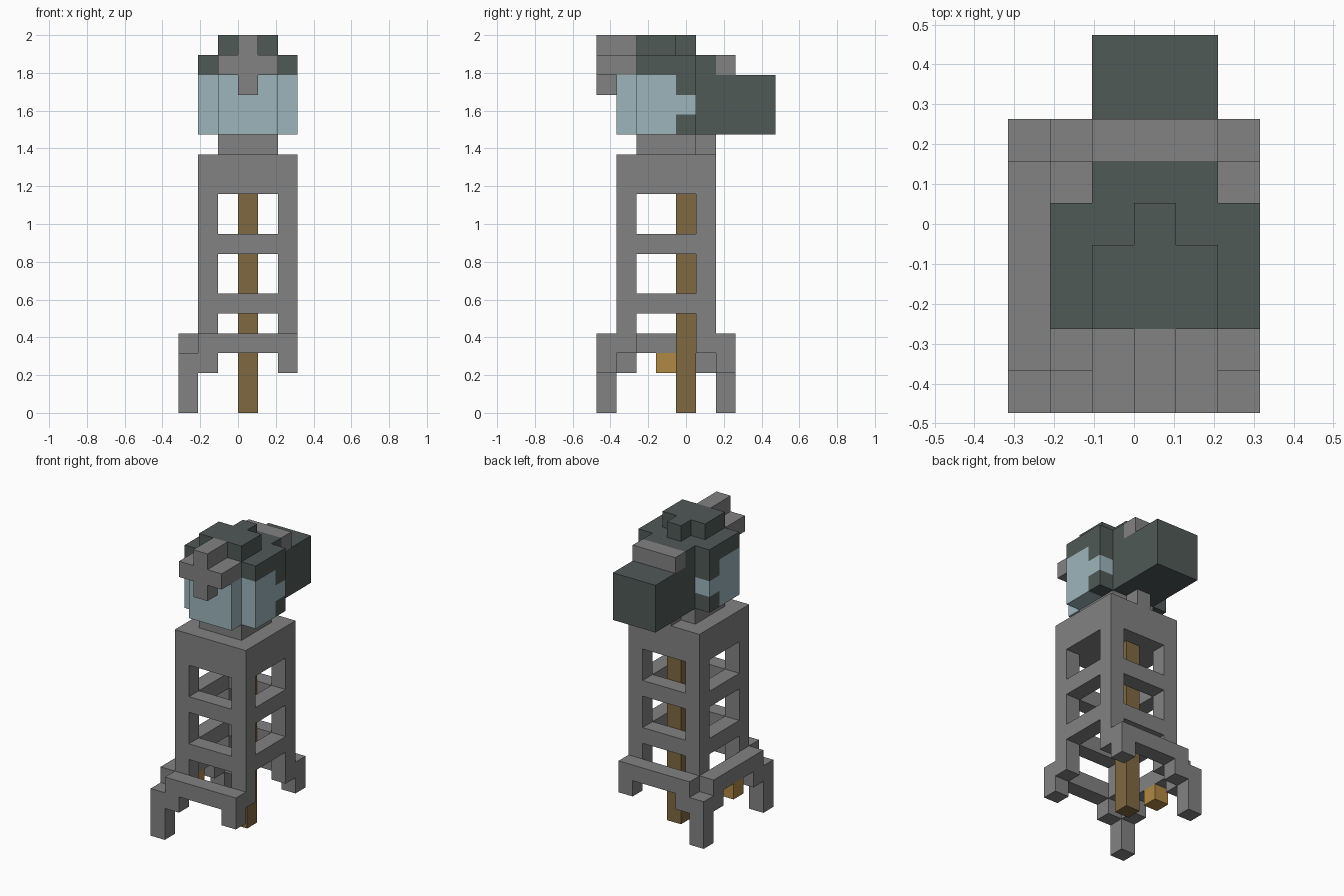
import bpy
import bmesh
from itertools import product
from mathutils import Vector

if "Cube" in bpy.data.objects:
    bpy.data.objects.remove(bpy.data.objects["Cube"], do_unlink=True)

U = 2 / 19                          # block size
ORIGIN = Vector((-3, -4.5, 0))      # grid corner, in blocks


def material(name, rgb):
    m = bpy.data.materials.new(name)
    m.use_nodes = True
    m.diffuse_color = (*rgb, 1)
    bsdf = next(n for n in m.node_tree.nodes if n.type == 'BSDF_PRINCIPLED')
    bsdf.inputs["Base Color"].default_value = (*rgb, 1)
    bsdf.inputs["Roughness"].default_value = 0.9
    return m


STONE = material("stone grey", (0.223, 0.223, 0.223))
DARK = material("dark slate", (0.080, 0.100, 0.095))
BLUE = material("pale blue", (0.337, 0.462, 0.503))
BROWN = material("brown wood", (0.216, 0.138, 0.054))
ORANGE = material("orange wood", (0.434, 0.246, 0.058))


def box(x, y, z):
    """Cells of a box; each argument is a (first, last) pair or one index."""
    spans = [(a, a) if isinstance(a, int) else a for a in (x, y, z)]
    return set(product(*(range(a, b + 1) for a, b in spans)))


def part(name, mat, *boxes):
    """Outer skin of the joined boxes, with flat areas merged."""
    cells = set().union(*boxes)
    bm = bmesh.new()
    for cell in cells:
        for axis, side in product(range(3), (0, 1)):
            near = list(cell)
            near[axis] += 2 * side - 1
            if tuple(near) in cells:
                continue
            u, v = (axis + 1) % 3, (axis + 2) % 3
            loop = [(0, 0), (1, 0), (1, 1), (0, 1)]
            verts = []
            for a, b in loop if side else reversed(loop):
                p = Vector(cell)
                p[axis] += side
                p[u] += a
                p[v] += b
                verts.append(bm.verts.new((p + ORIGIN) * U))
            bm.faces.new(verts)
    bmesh.ops.remove_doubles(bm, verts=bm.verts, dist=U / 100)
    bmesh.ops.dissolve_limit(bm, angle_limit=0.01, verts=bm.verts, edges=bm.edges)
    mesh = bpy.data.meshes.new(name)
    bm.to_mesh(mesh)
    bm.free()
    mesh.materials.append(mat)
    obj = bpy.data.objects.new(name, mesh)
    bpy.context.collection.objects.link(obj)


# Tower: corner posts, two open rings and a solid deck
posts = [box(x, y, (3, 12)) for x in (1, 5) for y in (1, 5)]
rings = [box((1, 5), (1, 5), z) - box((2, 4), (2, 4), z) for z in (5, 8)]
part("tower_frame", STONE, *posts, *rings, box((1, 5), (1, 5), (11, 12)))

# Base: three outer beams, knee blocks and two long feet
part("base_beams", STONE,
     box((1, 5), 0, 3), box((1, 5), 6, 3), box(0, (1, 5), 3),
     *[box(x, y, 2) for x in (1, 5) for y in (0, 6)],
     *[box(0, y, 2) for y in (1, 5)])
for name, y in (("front_foot", 0), ("back_foot", 6)):
    part(name, STONE, box(0, y, (0, 2)))

# Central pole and hanging block
part("center_pole", BROWN, box(3, 4, (0, 10)))
part("hanging_block", ORANGE, box(0, 3, 2))

# Turret neck
part("neck", STONE, box((2, 4), (2, 4), 13), box(3, 5, 13))

# Turret head: pale front wrapping the sides, dark rear and barrel
side_tabs = [box(x, 4, 15) for x in (1, 5)]
part("head_front", BLUE,
     box((2, 4), 1, (14, 16)), box((1, 5), (2, 3), (14, 16)), *side_tabs)
rear = box((1, 5), 4, (14, 16)).difference(*side_tabs)
part("head_rear", DARK, rear, box((2, 4), (5, 8), (14, 16)))

# Roof steps
part("roof", DARK,
     box((1, 5), (2, 4), 17), box((2, 4), 5, 17),
     box((2, 4), (2, 3), 18), box(3, 4, 18))
part("rear_ridge", STONE, box((2, 4), 6, 17))

# Cross-shaped crest on the front
part("front_crest", STONE,
     box((2, 4), (0, 1), 17), box(3, (0, 1), 18), box(3, 0, 16))
